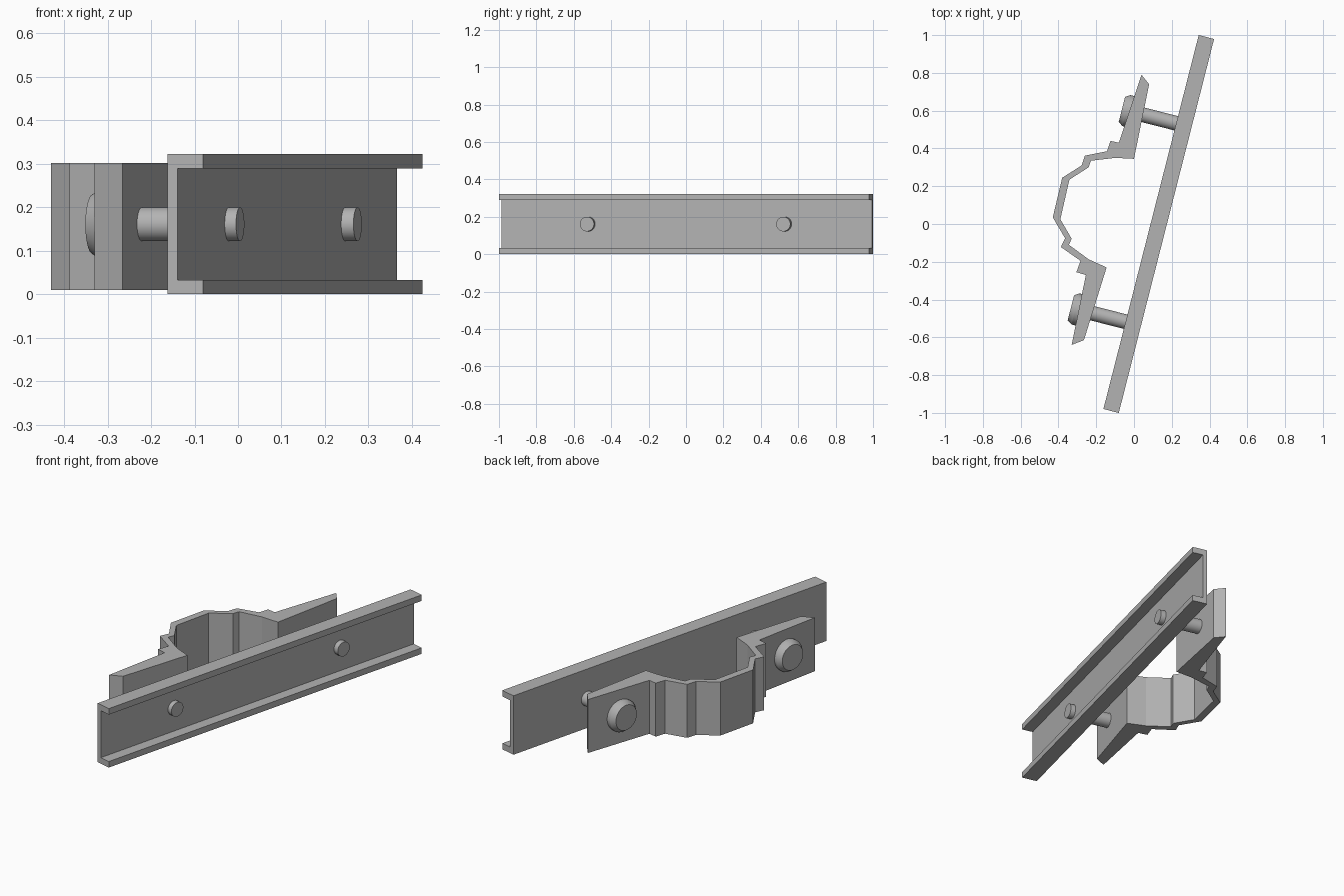
import bpy, bmesh, math
from mathutils import Matrix, Vector

cube = bpy.data.objects.get("Cube")
if cube:
    bpy.data.objects.remove(cube, do_unlink=True)

steel = bpy.data.materials.new("grey_steel")
steel.use_nodes = True
GREY = (0.45, 0.45, 0.45, 1)
steel.diffuse_color = GREY
steel.node_tree.nodes["Principled BSDF"].inputs["Base Color"].default_value = GREY


def extrude_profile(name, points, direction, matrix=Matrix()):
    """Sweep a closed flat outline along a direction into a solid."""
    bm = bmesh.new()
    face = bm.faces.new([bm.verts.new(p) for p in points])
    out = bmesh.ops.extrude_face_region(bm, geom=[face])
    moved = [g for g in out["geom"] if isinstance(g, bmesh.types.BMVert)]
    bmesh.ops.translate(bm, verts=moved, vec=direction)
    bmesh.ops.recalc_face_normals(bm, faces=bm.faces)
    return finish(name, bm, matrix)


def lathe(name, profile, matrix, sides=40):
    """Spin (radius, x) points around the local x axis."""
    bm = bmesh.new()
    rings = []
    for r, x in profile:
        angles = [2 * math.pi * i / sides for i in range(sides)]
        rings.append([bm.verts.new((x, r * math.cos(a), r * math.sin(a))) for a in angles])
    for a, b in zip(rings, rings[1:]):
        for i in range(sides):
            j = (i + 1) % sides
            bm.faces.new((a[i], a[j], b[j], b[i]))
    bm.faces.new(rings[0])
    bm.faces.new(rings[-1])
    bmesh.ops.recalc_face_normals(bm, faces=bm.faces)
    obj = finish(name, bm, matrix)
    bpy.ops.object.select_all(action="DESELECT")
    obj.select_set(True)
    bpy.context.view_layer.objects.active = obj
    bpy.ops.object.shade_smooth_by_angle(angle=math.radians(20))
    return obj


def finish(name, bm, matrix):
    mesh = bpy.data.meshes.new(name)
    bm.to_mesh(mesh)
    bm.free()
    mesh.materials.append(steel)
    obj = bpy.data.objects.new(name, mesh)
    obj.matrix_world = matrix
    bpy.context.collection.objects.link(obj)
    return obj


# Rail: C-shaped channel, turned about z, open towards +x
TILT = Matrix.Rotation(math.radians(-14.3), 4, "Z")
HEIGHT, DEPTH, LENGTH, WEB, LIP = 0.322, 0.084, 2.043, 0.024, 0.033
half = [(DEPTH, 0), (DEPTH, LIP), (WEB, LIP)]
section = [(0, 0)] + half + [(x, HEIGHT - z) for x, z in reversed(half)] + [(0, HEIGHT)]
rail_frame = Matrix.Translation((0.131, 0, 0)) @ TILT
extrude_profile("channel_rail",
                [(x - DEPTH / 2, -LENGTH / 2, z) for x, z in section],
                Vector((0, LENGTH, 0)), rail_frame)

# Clamp: faceted strap with a tapering lug at each end
outer = [(0.04, 0.79), (-0.08, 0.43), (-0.125, 0.44), (-0.143, 0.385),
         (-0.26, 0.362), (-0.277, 0.31), (-0.38, 0.245), (-0.43, 0.035),
         (-0.365, -0.075), (-0.387, -0.122), (-0.283, -0.195),
         (-0.305, -0.255), (-0.255, -0.27), (-0.33, -0.64)]
inner = [(-0.265, -0.615), (-0.145, -0.23), (-0.24, -0.187), (-0.345, -0.11),
         (-0.33, -0.078), (-0.39, 0.025), (-0.342, 0.235), (-0.24, 0.3),
         (-0.228, 0.335), (-0.1, 0.35), (0.0, 0.345), (0.08, 0.74)]
extrude_profile("pole_clamp", [(x, y, 0.01) for x, y in outer + inner],
                Vector((0, 0, 0.292)))

# Bolts: shank through the rail, chamfered round head behind each lug
for label, x, y in (("front", 0.005, -0.53), ("back", 0.275, 0.52)):
    frame = Matrix.Translation((x, y, 0.161)) @ TILT
    lathe(label + "_bolt_shank", [(0.039, -0.3), (0.039, 0)], frame)
    lathe(label + "_bolt_head",
          [(0.085, -0.285), (0.085, -0.325), (0.068, -0.35)], frame)
